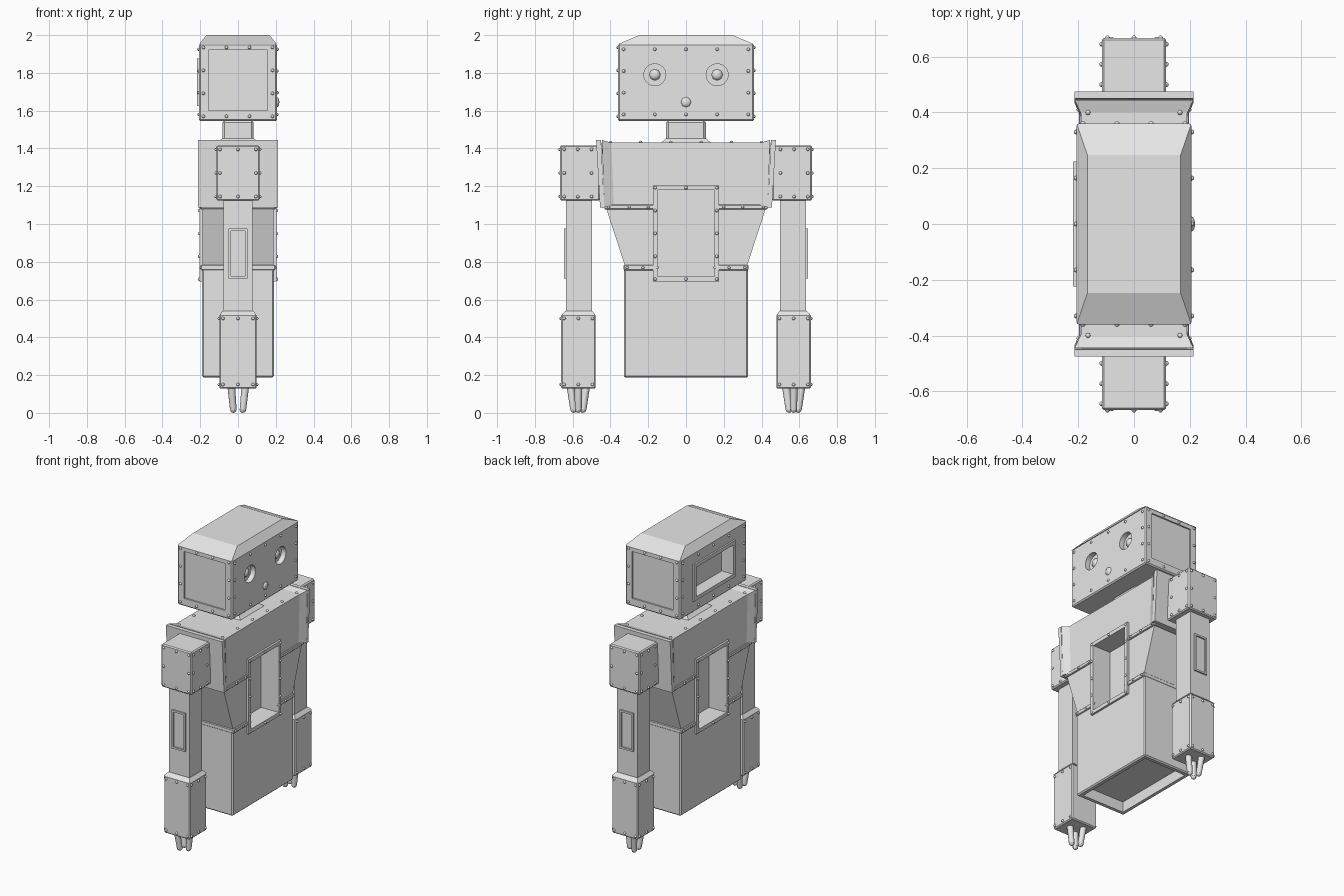
import bpy, bmesh, math
from mathutils import Vector, Matrix

if "Cube" in bpy.data.objects:
    bpy.data.objects.remove(bpy.data.objects["Cube"], do_unlink=True)

GREY = (0.8, 0.8, 0.8, 1)
metal = bpy.data.materials.new("plain grey metal")
metal.use_nodes = True
metal.diffuse_color = GREY
metal.node_tree.nodes["Principled BSDF"].inputs["Base Color"].default_value = GREY


def finish(name, bm, bevel=0.0):
    bmesh.ops.recalc_face_normals(bm, faces=bm.faces)
    if bevel:
        bmesh.ops.bevel(bm, geom=bm.edges[:], offset=bevel, segments=1, affect='EDGES')
    mesh = bpy.data.meshes.new(name)
    bm.to_mesh(mesh)
    bm.free()
    mesh.materials.append(metal)
    ob = bpy.data.objects.new(name, mesh)
    bpy.context.collection.objects.link(ob)
    return ob


def loft(name, lower, upper, bevel=0.0):
    """Solid between two rectangles (x0, x1, y0, y1, z)."""
    bm = bmesh.new()
    rings = [[bm.verts.new((x, y, r[4])) for x, y in
              ((r[0], r[2]), (r[1], r[2]), (r[1], r[3]), (r[0], r[3]))] for r in (lower, upper)]
    for ring in rings:
        bm.faces.new(ring)
    for i in range(4):
        j = (i + 1) % 4
        bm.faces.new((rings[0][i], rings[0][j], rings[1][j], rings[1][i]))
    return finish(name, bm, bevel)


def box(name, x, y, z, bevel=0.0):
    return loft(name, (*x, *y, z[0]), (*x, *y, z[1]), bevel)


def both(v):
    return (-v, v)


def side_span(s, a, b):
    return tuple(sorted((s * a, s * b)))


def cut(target, cutter, keep=False):
    mod = target.modifiers.new("opening", 'BOOLEAN')
    mod.operation, mod.object, mod.solver = 'DIFFERENCE', cutter, 'EXACT'
    bpy.context.view_layer.objects.active = target
    bpy.ops.object.modifier_apply(modifier=mod.name)
    if not keep:
        bpy.data.objects.remove(cutter, do_unlink=True)


def frame(name, axis, sign, near, far, across, z, rim):
    """Raised rectangular border on a face across the x (0) or y (1) axis."""
    depth = side_span(sign, near, far)
    inner = (across[0] + rim, across[1] - rim)
    deep = side_span(sign, near - 0.05, far + 0.05)
    spans = [(depth, across), (deep, inner)]
    if axis:
        spans = [s[::-1] for s in spans]
    ob = box(name, *spans[0], z)
    cut(ob, box("cutter", *spans[1], (z[0] + rim, z[1] - rim)))


# Rivets are collected in one mesh
rivet_bm = bmesh.new()


def dome(bm, pos, normal, radius, height):
    rot = Vector((0, 0, 1)).rotation_difference(Vector(normal)).to_matrix().to_4x4()
    scale = Matrix.Diagonal((radius, radius, height, 1))
    bmesh.ops.create_uvsphere(bm, u_segments=8, v_segments=6, radius=1,
                              matrix=Matrix.Translation(pos) @ rot @ scale)


def spread(a, b, n):
    return [a + (b - a) * i / (n - 1) for i in range(n)]


def rivet_rim(axis, at, sign, u, z, nu, nz, rows_only=False):
    """Rivets round the rim of a face; u is the horizontal span."""
    for i, a in enumerate(spread(*u, nu)):
        for j, b in enumerate(spread(*z, nz)):
            if j in (0, nz - 1) or (i in (0, nu - 1) and not rows_only):
                pos = (sign * at, a, b) if axis == 0 else (a, sign * at, b)
                dome(rivet_bm, pos, (sign, 0, 0) if axis == 0 else (0, sign, 0), 0.009, 0.009)


# Head with sloped roof, side panels, eye sockets and rear window
head = box("head", both(0.207), both(0.36), (1.545, 1.955), 0.008)
loft("head_roof", (*both(0.205), *both(0.358), 1.953), (*both(0.167), *both(0.247), 2.0))
for s in (-1, 1):
    cut(head, box("cutter", both(0.155), side_span(s, 0.35, 0.4), (1.6, 1.92)))
    socket = bmesh.new()
    bmesh.ops.create_cone(socket, cap_ends=True, segments=32, radius1=0.058, radius2=0.058,
                          depth=0.08, matrix=Matrix.Translation((0.212, s * 0.165, 1.79))
                          @ Matrix.Rotation(math.pi / 2, 4, 'Y'))
    cut(head, finish("cutter", socket))
    pupil = bmesh.new()
    dome(pupil, (0.172, s * 0.165, 1.79), (1, 0, 0), 0.03, 0.02)
    finish("eye", pupil)
    rivet_rim(1, 0.36, s, both(0.183), (1.57, 1.935), 4, 4)
cut(head, box("cutter", (-0.3, -0.13), both(0.2), (1.65, 1.85)))
frame("rear_window_frame", 0, -1, 0.2, 0.218, both(0.225), (1.625, 1.875), 0.025)
for s in (-1, 1):
    rivet_rim(0, 0.207, s, both(0.33), (1.58, 1.925), 5, 4)
nose = bmesh.new()
dome(nose, (0.207, 0, 1.645), (1, 0, 0), 0.027, 0.012)
finish("nose", nose)

# Neck
box("neck", both(0.083), both(0.105), (1.43, 1.55), 0.012)
loft("neck_collar", (*both(0.11), *both(0.132), 1.43), (*both(0.085), *both(0.108), 1.452))

# Torso pieces, all pierced by the same chest recesses
torso = [
    loft("upper_torso", (*both(0.19), *both(0.427), 1.09), (*both(0.19), *both(0.447), 1.432)),
    loft("mid_torso", (*both(0.188), *both(0.32), 0.77), (*both(0.188), *both(0.425), 1.09)),
    box("upper_band", both(0.198), both(0.432), (1.077, 1.102), 0.004),
    box("lower_band", both(0.198), both(0.33), (0.755, 0.783), 0.004),
]
lower = box("lower_torso", both(0.19), both(0.329), (0.188, 0.765), 0.008)
cut(lower, box("cutter", both(0.16), both(0.298), (0.1, 0.26)))
for s in (-1, 1):
    cutter = box("cutter", side_span(s, 0.07, 0.3), both(0.15), (0.72, 1.18))
    for part in torso + [lower]:
        cut(part, cutter, keep=True)
    bpy.data.objects.remove(cutter, do_unlink=True)
    frame("chest_frame", 0, s, 0.18, 0.204, both(0.176), (0.695, 1.205), 0.026)
    rivet_rim(0, 0.204, s, both(0.163), (0.708, 1.192), 3, 5)
    for y in (0.2, 0.3, 0.41):
        for t in (-1, 1):
            dome(rivet_bm, (s * 0.198, t * y, 1.09), (s, 0, 0), 0.008, 0.008)
            dome(rivet_bm, (s * 0.198, t * y * 0.76, 0.769), (s, 0, 0), 0.008, 0.008)
    for y in spread(-0.4, 0.4, 6):
        dome(rivet_bm, (s * 0.165, y, 1.432), (0, 0, 1), 0.009, 0.009)

# Fingers share one mesh
finger_bm = bmesh.new()


def finger(top, tip, radius):
    top, tip = Vector(top), Vector(tip)
    aim = tip - top
    rot = Vector((0, 0, 1)).rotation_difference(aim).to_matrix().to_4x4()
    bmesh.ops.create_cone(finger_bm, cap_ends=True, segments=10, radius1=radius,
                          radius2=radius * 0.85, depth=aim.length,
                          matrix=Matrix.Translation((top + tip) / 2) @ rot)
    dome(finger_bm, tip, aim.normalized(), radius * 0.85, radius * 0.85)


# Shoulders, arms and hands on each side
for s in (-1, 1):
    plate = loft("shoulder_plate", (*both(0.213), *side_span(s, 0.432, 0.455), 1.088),
                 (*both(0.213), *side_span(s, 0.45, 0.476), 1.445))
    flare = bmesh.new()
    ends = [(0.19, 0.395, 1.1, 1.43), (0.213, 0.445, 1.09, 1.445)]
    for w, y, z0, z1 in ends:
        for x in (-w, w):
            flare.verts.new((x, s * (y - 0.012), z0))
            flare.verts.new((x, s * y, z1))
    bmesh.ops.convex_hull(flare, input=flare.verts)
    finish("shoulder_flare", flare)

    box("shoulder_box", both(0.115), side_span(s, 0.455, 0.667), (1.124, 1.416), 0.007)
    box("arm", both(0.078), side_span(s, 0.498, 0.636), (0.5, 1.14))
    box("cuff", both(0.099), side_span(s, 0.478, 0.662), (0.128, 0.522), 0.007)
    loft("cuff_collar", (*both(0.097), *side_span(s, 0.48, 0.66), 0.52),
         (*both(0.08), *side_span(s, 0.496, 0.638), 0.54))
    frame("arm_panel_frame", 1, s, 0.625, 0.646, both(0.05), (0.712, 0.975), 0.012)
    rivet_rim(1, 0.667, s, both(0.095), (1.145, 1.395), 3, 3)
    rivet_rim(1, 0.662, s, both(0.08), (0.15, 0.5), 3, 2)
    for t in (-1, 1):
        rivet_rim(0, 0.115, t, side_span(s, 0.5, 0.645), (1.145, 1.395), 3, 3)
        rivet_rim(0, 0.099, t, side_span(s, 0.495, 0.645), (0.15, 0.5), 3, 2)
    c = s * 0.57
    finger((0.038, c, 0.135), (0.026, c, 0.018), 0.021)
    for t in (-1, 1):
        finger((-0.035, c + t * 0.04, 0.135), (-0.025, c + t * 0.025, 0.018), 0.021)

finger_ob = finish("fingers", finger_bm)
rivet_ob = finish("rivets", rivet_bm)

# Smooth the round parts, keeping hard edges
for ob in bpy.context.collection.objects:
    ob.select_set(ob.name.startswith(("fingers", "rivets", "eye", "nose")))
bpy.context.view_layer.objects.active = finger_ob
bpy.ops.object.shade_smooth_by_angle(angle=math.radians(40))
